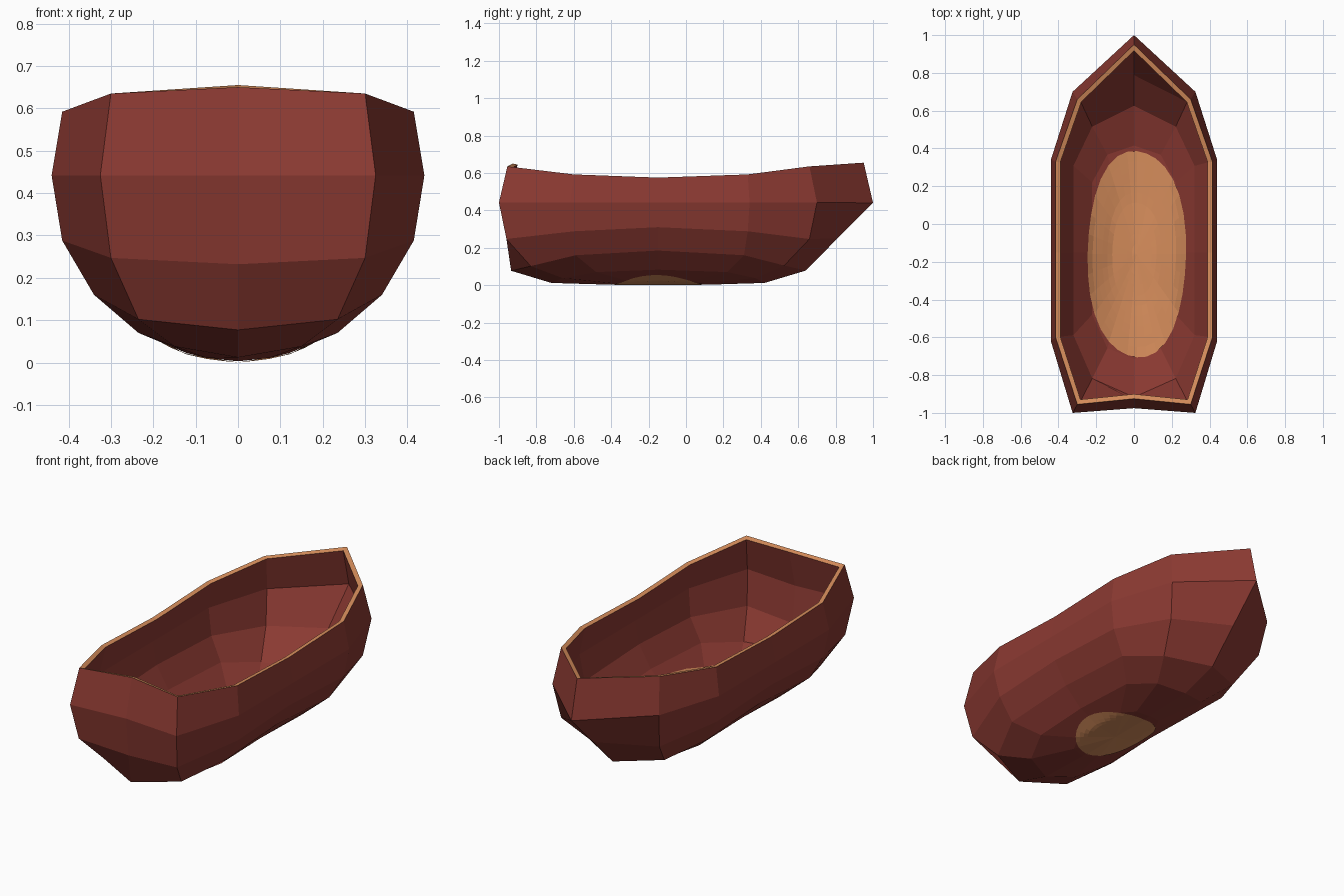
import bpy, bmesh, math
from mathutils import Vector
from mathutils.bvhtree import BVHTree

if "Cube" in bpy.data.objects:
    bpy.data.objects.remove(bpy.data.objects["Cube"])

def material(name, rgb):
    m = bpy.data.materials.new(name)
    m.diffuse_color = (*rgb, 1)
    m.use_nodes = True
    m.node_tree.nodes["Principled BSDF"].inputs["Base Color"].default_value = m.diffuse_color
    return m

RED = material("dark red paint", (0.26, 0.042, 0.032))
WOOD = material("bare wood", (0.68, 0.27, 0.107))

# Half outlines of the hull, stern centre -> side -> bow, from rim down to keel
RINGS = [
    [(0, -.925, .65), (.30, -.955, .635), (.415, -.60, .592), (.415, -.15, .575),
     (.415, .33, .592), (.30, .66, .635), (0, .95, .655)],
    [(0, -.975, .442), (.325, -1, .442), (.44, -.62, .442), (.44, -.15, .442),
     (.44, .34, .442), (.325, .70, .442), (0, 1, .44)],
    [(0, -.955, .232), (.30, -.96, .247), (.415, -.60, .288), (.415, -.15, .31),
     (.415, .33, .288), (.30, .66, .247), (0, .81, .25)],
    [(0, -.935, .077), (.235, -.83, .102), (.34, -.59, .16), (.34, -.15, .185),
     (.34, .31, .16), (.235, .525, .105), (0, .64, .078)],
    [(0, -.72, .012), (.15, -.66, .038), (.235, -.48, .07), (.24, -.15, .083),
     (.235, .22, .07), (.15, .37, .038), (0, .42, .012)],
    [(0, -.42, .003), (.075, -.40, .011), (.12, -.31, .022), (.125, -.15, .024),
     (.12, .03, .022), (.075, .11, .011), (0, .13, .003)],
]

def make_object(name, bm, mats):
    me = bpy.data.meshes.new(name)
    bm.to_mesh(me)
    bm.free()
    for m in mats:
        me.materials.append(m)
    ob = bpy.data.objects.new(name, me)
    bpy.context.collection.objects.link(ob)
    return ob

# Hull skin: mirrored rings bridged together, closed at the keel
bm = bmesh.new()
loops = []
for half in RINGS:
    full = half + [(-x, y, z) for x, y, z in half[-2:0:-1]]
    loops.append([bm.verts.new(p) for p in full])
n = len(loops[0])
for up, low in zip(loops, loops[1:]):
    for i in range(n):
        j = (i + 1) % n
        bm.faces.new((up[j], up[i], low[i], low[j]))
keel = bm.verts.new((0, -.15, .003))
for i in range(n):
    bm.faces.new((loops[-1][(i + 1) % n], loops[-1][i], keel))
bmesh.ops.recalc_face_normals(bm, faces=bm.faces)
bm.normal_update()
if keel.link_faces[0].normal.z > 0:
    bmesh.ops.reverse_faces(bm, faces=bm.faces)
hull = make_object("hull", bm, [RED, WOOD])

# Plank thickness, with a bare wood rim
sol = hull.modifiers.new("planking", 'SOLIDIFY')
sol.thickness = 0.025
sol.offset = -1
sol.use_even_offset = True
sol.material_offset_rim = 1
bpy.context.view_layer.objects.active = hull
bpy.ops.object.modifier_apply(modifier=sol.name)

hb = bmesh.new()
hb.from_mesh(hull.data)
tree = BVHTree.FromBMesh(hb)
hb.free()

def worn_patch(name, cx, cy, rx, ry, down, lift, wobble):
    """Thin oval of bare wood draped on the hull from above or from below."""
    bm = bmesh.new()
    def drape(x, y):
        d = Vector((0, 0, -1 if down else 1))
        hit = tree.ray_cast(Vector((x, y, 2 if down else -1)), d)[0]
        return bm.verts.new((x, y, hit.z + lift))
    seg, rows = 32, 10
    centre = drape(cx, cy)
    prev = None
    for r in range(1, rows + 1):
        ring = []
        for s in range(seg):
            a = 2 * math.pi * s / seg
            k = r / rows * (1 + wobble * math.cos(4 * a + 0.6))
            ring.append(drape(cx + rx * k * math.cos(a), cy + ry * k * math.sin(a)))
        for s in range(seg):
            t = (s + 1) % seg
            if prev:
                f = (prev[s], ring[s], ring[t], prev[t])
            else:
                f = (centre, ring[s], ring[t])
            bm.faces.new(f if down else f[::-1])
        prev = ring
    return make_object(name, bm, [WOOD])

worn_patch("floor_wood", .015, -.16, .265, .555, True, .005, -.02)
worn_patch("bottom_wood", 0, -.15, .19, .235, False, -.003, 0)
